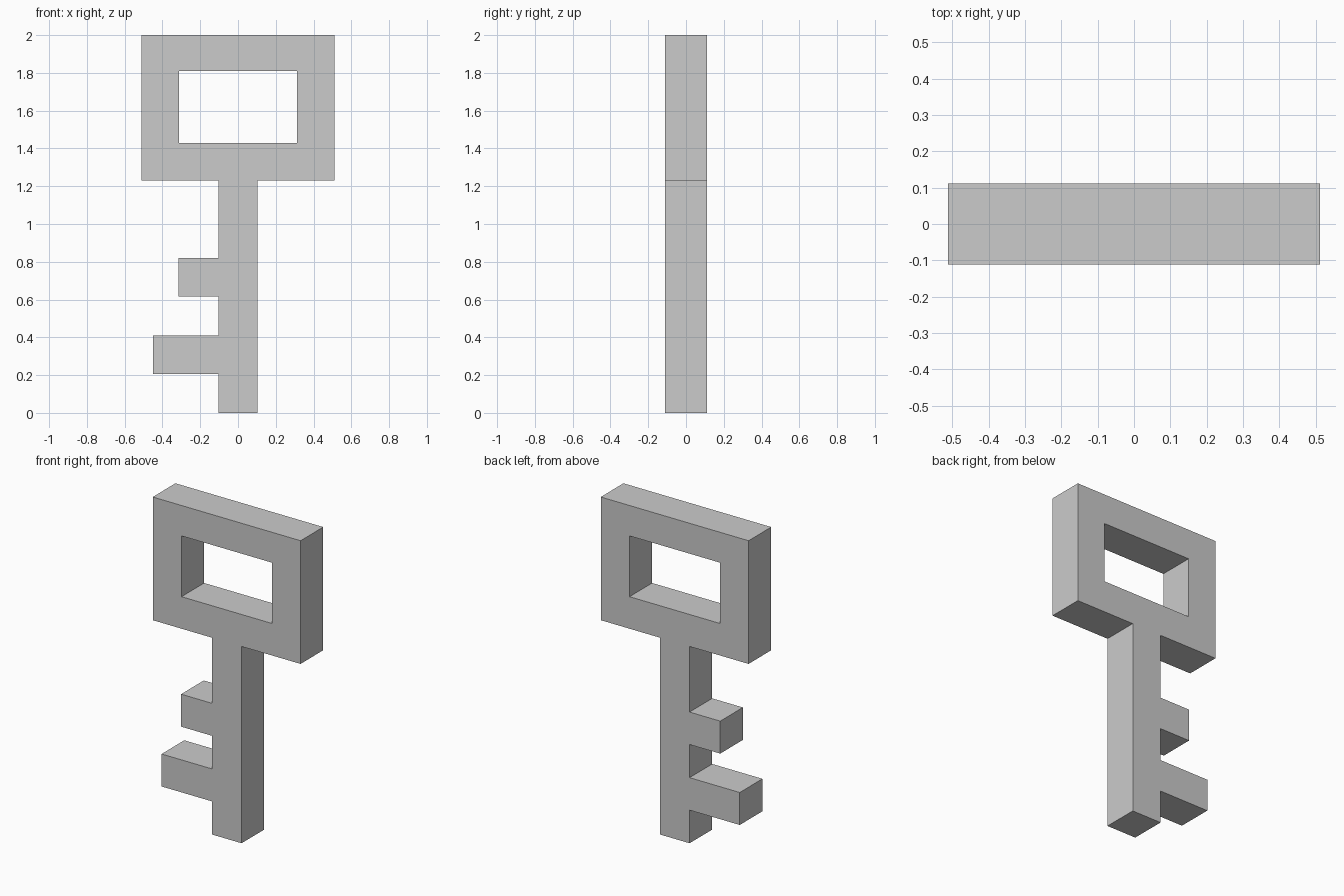
import bpy, bmesh

if "Cube" in bpy.data.objects:
    bpy.data.objects.remove(bpy.data.objects["Cube"])

HALF_DEPTH = 0.112


def add_loop(bm, points):
    """Closed outline in the front plane."""
    verts = [bm.verts.new((x, -HALF_DEPTH, z)) for x, z in points]
    return [bm.edges.new((v, verts[i - 1])) for i, v in enumerate(verts)]


def plate(name, loops):
    """Flat plate from an outer outline plus optional hole outlines."""
    bm = bmesh.new()
    edges = [e for pts in loops for e in add_loop(bm, pts)]
    bmesh.ops.triangle_fill(bm, edges=edges, use_beauty=True, normal=(0, -1, 0))
    ext = bmesh.ops.extrude_face_region(bm, geom=bm.faces[:], use_keep_orig=True)
    moved = [g for g in ext["geom"] if isinstance(g, bmesh.types.BMVert)]
    bmesh.ops.translate(bm, verts=moved, vec=(0, 2 * HALF_DEPTH, 0))
    # Merge the coplanar triangles on the front and back
    bmesh.ops.recalc_face_normals(bm, faces=bm.faces[:])
    mesh = bpy.data.meshes.new(name)
    bm.to_mesh(mesh)
    bm.free()
    obj = bpy.data.objects.new(name, mesh)
    bpy.context.collection.objects.link(obj)
    return obj


# Outline: shaft right side, bow, then down the toothed left side
SHAFT, BOW = 0.103, 0.511
outline = [
    (SHAFT, 0), (SHAFT, 1.23), (BOW, 1.23), (BOW, 2), (-BOW, 2), (-BOW, 1.23),
    (-SHAFT, 1.23),
]
# Teeth: reach, top, bottom
for reach, top, bottom in ((0.315, 0.82, 0.617), (0.45, 0.41, 0.207)):
    outline += [(-SHAFT, top), (-reach, top), (-reach, bottom), (-SHAFT, bottom)]
outline.append((-SHAFT, 0))

# Window in the bow
window = [(-0.312, 1.43), (0.312, 1.43), (0.312, 1.81), (-0.312, 1.81)]

plate("key", [outline, window])
